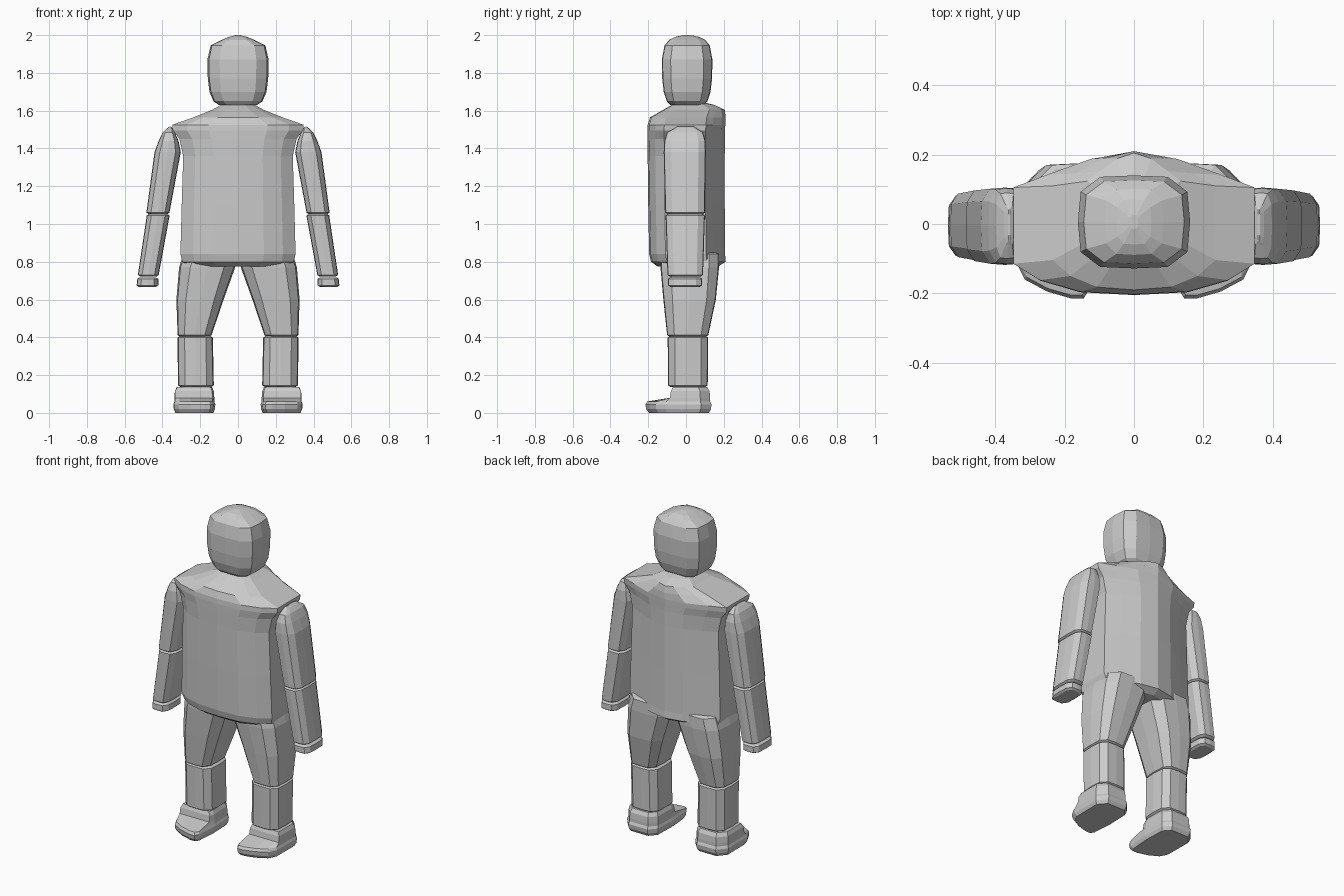
import bpy

BOX = [(0, -1), (.6, -.97), (.95, -.65), (1, 0), (.95, .65), (.6, .97),
       (0, 1), (-.6, .97), (-.95, .65), (-1, 0), (-.95, -.65), (-.6, -.97)]
HALF = [(0, -1), (.45, -.96), (.78, -.8), (1, -.57), (1, 0), (1, .5),
        (.72, .68), (.36, .9), (0, 1)]
CHEST = HALF + [(-x, y) for x, y in HALF[-2:0:-1]]


def loft(name, rings, mirror=False):
    """Skin a stack of equal-sized point rings, optionally mirrored over x."""
    n = len(rings[0])
    verts = [p for r in rings for p in r]
    faces = [list(range(n))[::-1], list(range(len(verts) - n, len(verts)))]
    for k in range(len(rings) - 1):
        for i in range(n):
            j = (i + 1) % n
            faces.append([k * n + i, k * n + j, (k + 1) * n + j, (k + 1) * n + i])
    if rings[-1][0][2] < rings[0][0][2]:
        faces = [f[::-1] for f in faces]
    for side, s in (("", 1), ("_left", -1)) if mirror else (("", 1),):
        mesh = bpy.data.meshes.new(name + side)
        mesh.from_pydata([(s * x, y, z) for x, y, z in verts], [],
                         faces if s > 0 else [f[::-1] for f in faces])
        ob = bpy.data.objects.new(name + side, mesh)
        bpy.context.collection.objects.link(ob)


def ring(shape, z, x0, x1, y0, y1):
    """Fit a unit outline to the given x and y range."""
    return [((x0 + x1) / 2 + u * (x1 - x0) / 2,
             (y0 + y1) / 2 + v * (y1 - y0) / 2, z) for u, v in shape]


def limb(name, sections):
    """Box-like limb segment with slightly bevelled ends."""
    def end(a, dz):
        z, x0, x1, y0, y1 = a
        return (z + dz, x0 + .012, x1 - .012, y0 + .012, y1 - .012)
    s = [end(sections[0], -.008)] + sections + [end(sections[-1], .008)]
    loft(name, [ring(BOX, *a) for a in s], True)


# Head
head = [(1.63, .10, .09), (1.65, .13, .108), (1.70, .151, .124), (1.77, .16, .132),
        (1.87, .162, .134), (1.945, .145, .12), (1.975, .085, .095), (1.99, .05, .065),
        (2.0, .012, .02)]
loft("head", [ring(BOX, z, -x, x, .006 - y, .006 + y) for z, x, y in head])

# Torso with raised upper back and sloping shoulders
torso = [(.775, .25, -.15, .17), (.80, .295, -.185, .21), (.84, .305, -.195, .207),
         (1.1, .298, -.2, .205), (1.36, .29, -.203, .205), (1.45, .31, -.205, .206),
         (1.495, .345, -.205, .207), (1.525, .348, -.203, .208), (1.565, .235, -.19, .21),
         (1.605, .135, -.12, .205), (1.63, .09, -.075, .15), (1.645, .07, -.05, .09)]
loft("torso", [ring(CHEST, z, -x, x, a, b) for z, x, a, b in torso])

# Arms
limb("upper_arm", [(1.06, .363, .485, -.11, .10), (1.38, .303, .442, -.118, .105),
                   (1.44, .315, .42, -.115, .103), (1.485, .335, .398, -.10, .09),
                   (1.507, .345, .375, -.06, .055)])
limb("forearm", [(.73, .42, .53, -.098, .09), (1.045, .362, .483, -.108, .10)])
limb("hand", [(.675, .422, .537, -.095, .085), (.71, .422, .533, -.095, .085)])

# Legs
limb("thigh", [(.412, .14, .32, -.10, .118), (.6, .076, .326, -.12, .158),
               (.77, .015, .312, -.135, .175), (.84, .01, .29, -.135, .175)])
limb("shin", [(.146, .128, .318, -.095, .115), (.398, .133, .32, -.097, .117)])

# Feet: the sole outline shrinks and pulls back to the ankle
SOLE = [(.165, .135), (.125, .09), (.12, -.05), (.13, -.19), (.145, -.215), (.18, -.215),
        (.25, -.195), (.315, -.16), (.34, -.11), (.342, .08), (.295, .135)]


def foot_ring(z, scale, front=-1):
    cx, cy = .23, -.01
    return [(cx + (x - cx) * scale, max(cy + (y - cy) * scale, front), z)
            for x, y in SOLE[::-1]]


loft("foot", [[(x, y, z) for x, y, z in r[::-1]] for r in (
    foot_ring(0.0, .9), foot_ring(.02, .98), foot_ring(.045, 1), foot_ring(.06, .95),
    foot_ring(.08, .95, -.085), foot_ring(.115, .93, -.08), foot_ring(.137, .84, -.07))], True)
